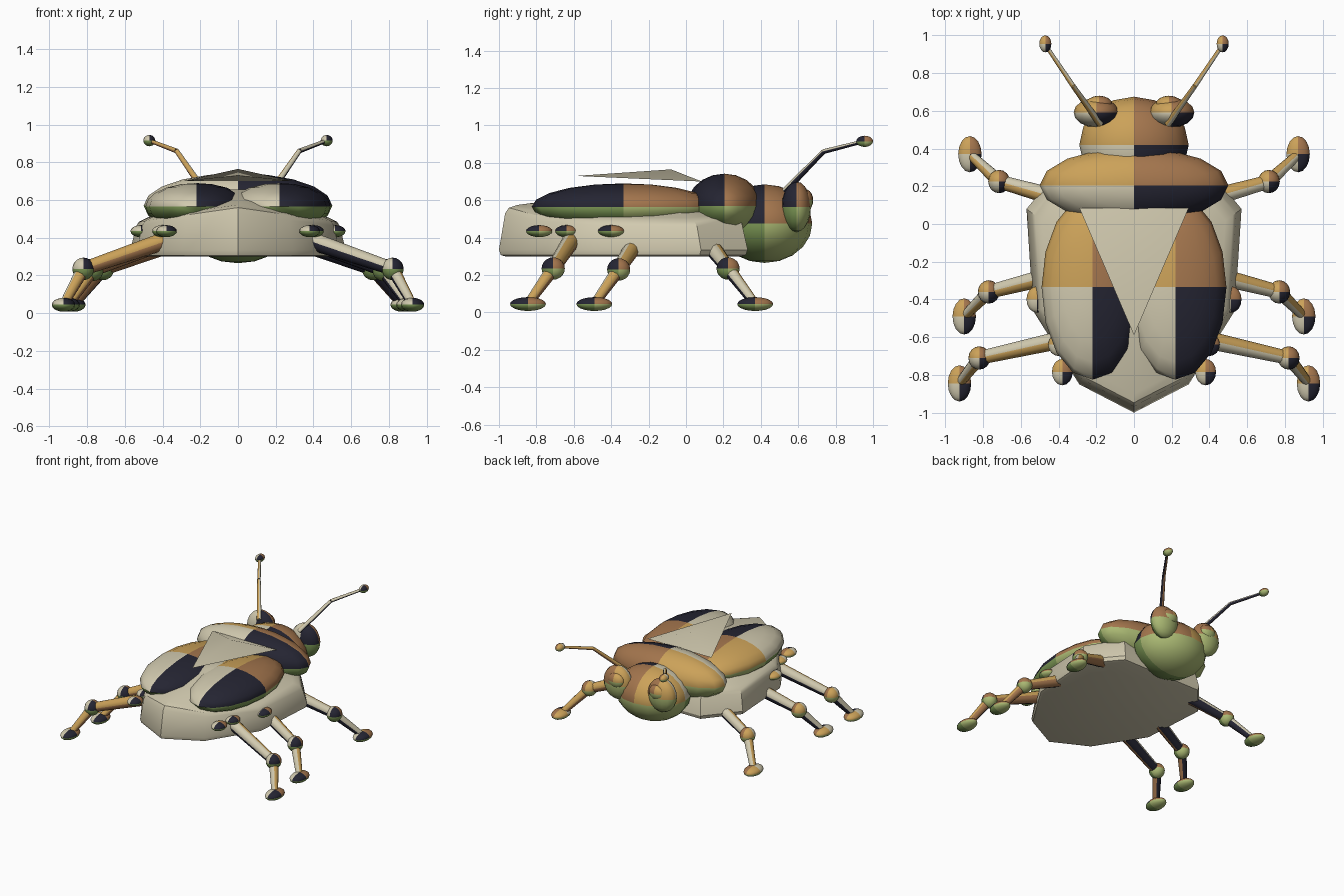
import bpy, bmesh, math
from mathutils import Vector, Matrix

if "Cube" in bpy.data.objects:
    bpy.data.objects.remove(bpy.data.objects["Cube"])

# Palette
MATS = []
for name, c in [("ochre", (0.60, 0.36, 0.10)), ("brown", (0.37, 0.18, 0.075)),
                ("cream", (0.64, 0.59, 0.43)), ("navy", (0.018, 0.018, 0.032)),
                ("olive", (0.40, 0.48, 0.17)), ("green", (0.20, 0.31, 0.09))]:
    m = bpy.data.materials.new(name)
    m.diffuse_color = (*c, 1)
    m.use_nodes = True
    m.node_tree.nodes["Principled BSDF"].inputs["Base Color"].default_value = m.diffuse_color
    MATS.append(m)
CREAM = 2


def finish(bm, name, angle=40):
    me = bpy.data.meshes.new(name)
    for m in MATS:
        me.materials.append(m)
    bm.to_mesh(me)
    bm.free()
    ob = bpy.data.objects.new(name, me)
    bpy.context.collection.objects.link(ob)
    bpy.ops.object.select_all(action='DESELECT')
    ob.select_set(True)
    bpy.context.view_layer.objects.active = ob
    bpy.ops.object.shade_smooth_by_angle(angle=math.radians(angle))
    return ob


def paint(bm):
    """Colour by local quadrant; undersides are green."""
    for f in bm.faces:
        c = f.calc_center_median()
        if c.z < -1e-3:
            f.material_index = 4 if c.y > 0 else 5
        else:
            f.material_index = (0 if c.y > 0 else 2) + (1 if c.x > 0 else 0)


def ball(name, centre, radii):
    bm = bmesh.new()
    bmesh.ops.create_uvsphere(bm, u_segments=16, v_segments=10, radius=1)
    paint(bm)
    bm.transform(Matrix.Translation(centre) @ Matrix.Diagonal((*radii, 1)))
    finish(bm, name, 60)


def rod(name, a, b, r1, r2):
    a, b = Vector(a), Vector(b)
    d = b - a
    bm = bmesh.new()
    bmesh.ops.create_cone(bm, cap_ends=True, segments=12, radius1=r1, radius2=r2, depth=d.length)
    for f in bm.faces:
        c = f.calc_center_median()
        f.material_index = (0 if c.y > 0 else 2) + (1 if c.x > 0 else 0)
    rot = (Matrix.Rotation(math.atan2(d.y, d.x), 4, 'Z')
           @ Matrix.Rotation(math.acos(d.z / d.length), 4, 'Y'))
    bm.transform(Matrix.Translation((a + b) / 2) @ rot)
    finish(bm, name)


# Body: lofted plan outline with a ridged back
half = [(0, -1.0), (0.29, -0.85), (0.535, -0.46), (0.57, 0.08), (0.36, 0.33)]
plan = half + [(-x, y) for x, y in reversed(half[1:])]
# scale, height at the sides, extra height towards the middle
levels = [(0.95, 0.30, 0), (0.985, 0.307, 0), (1.0, 0.335, 0), (0.95, 0.46, 0.07),
          (0.92, 0.485, 0.075), (0.85, 0.505, 0.07), (0.45, 0.60, 0.01), (0.1, 0.655, 0)]
bm = bmesh.new()
rings = []
for s, z, up in levels:
    rings.append([bm.verts.new((x * s, (y + 0.34) * s - 0.34, z + up * (1 - abs(x) / 0.57)))
                  for x, y in plan])
n = len(plan)
for lo, hi in zip(rings, rings[1:]):
    for i in range(n):
        j = (i + 1) % n
        bm.faces.new((lo[i], lo[j], hi[j], hi[i]))
bm.faces.new(rings[0][::-1])
bm.faces.new(rings[-1])
for f in bm.faces:
    f.material_index = CREAM
finish(bm, "body", 30)

# Raised triangular back plate
bm = bmesh.new()
p = [bm.verts.new(v) for v in [(-0.29, 0.085, 0.70), (0.29, 0.085, 0.70),
                               (0, -0.59, 0.73), (0, -0.08, 0.765)]]
for ids in [(0, 1, 2), (0, 1, 3), (1, 2, 3), (2, 0, 3)]:
    bm.faces.new([p[i] for i in ids]).material_index = CREAM
bmesh.ops.recalc_face_normals(bm, faces=bm.faces[:])
finish(bm, "back_plate")

# Thorax and head
ball("thorax", (0, 0.205, 0.57), (0.5, 0.2, 0.172))
ball("head", (0, 0.42, 0.475), (0.29, 0.255, 0.21))

# Leg data: hip, knee, foot
LEGS = {"front": ((0.38, 0.13, 0.36), (0.715, 0.225, 0.235), (0.87, 0.37, 0.045)),
        "middle": ((0.42, -0.27, 0.37), (0.77, -0.36, 0.23), (0.90, -0.49, 0.045)),
        "rear": ((0.37, -0.61, 0.39), (0.82, -0.71, 0.235), (0.925, -0.845, 0.045))}

for side, s in (("left", -1), ("right", 1)):
    def P(v):
        return (v[0] * s, v[1], v[2])
    # Wing case
    ball(side + "_wing_case", P((0.22, -0.335, 0.565)), (0.27, 0.49, 0.125))
    # Eye
    ball(side + "_eye", P((0.2, 0.59, 0.565)), (0.12, 0.078, 0.135))
    ball(side + "_pupil", P((0.185, 0.635, 0.60)), (0.07, 0.045, 0.06))
    # Antenna
    ball(side + "_antenna_tip", P((0.47, 0.955, 0.915)), (0.032, 0.045, 0.03))
    rod(side + "_antenna_base", P((0.18, 0.53, 0.65)), P((0.325, 0.735, 0.86)), 0.018, 0.013)
    rod(side + "_antenna_end", P((0.325, 0.735, 0.86)), P((0.47, 0.95, 0.915)), 0.013, 0.010)
    # Side bumps
    for i, c in enumerate([(0.38, -0.785, 0.435), (0.40, -0.64, 0.435), (0.515, -0.40, 0.435)]):
        ball(f"{side}_bump_{i + 1}", P(c), (0.055, 0.07 if i != 1 else 0.06, 0.032))
    # Legs
    for name, (hip, knee, foot) in LEGS.items():
        rod(f"{side}_{name}_thigh", P(hip), P(knee), 0.048, 0.036)
        rod(f"{side}_{name}_shin", P(knee), P(foot), 0.036, 0.024)
        ball(f"{side}_{name}_knee", P(knee), (0.058, 0.062, 0.06))
        ball(f"{side}_{name}_foot", P(foot), (0.062, 0.096, 0.037))
